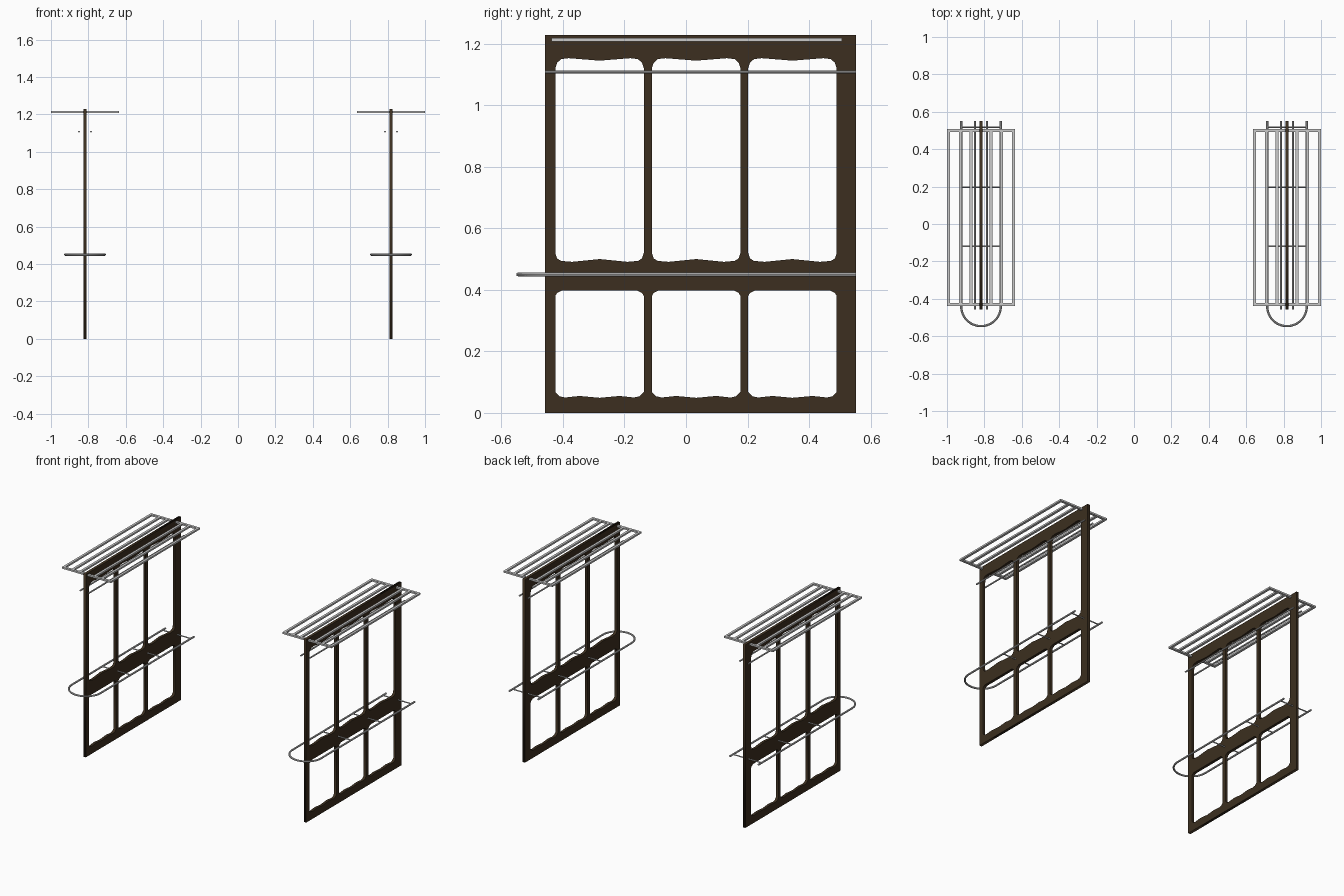
import bpy
from math import pi, sin, cos

if "Cube" in bpy.data.objects:
    bpy.data.objects.remove(bpy.data.objects["Cube"])

brown = bpy.data.materials.new("dark_bronze")
brown.diffuse_color = (0.045, 0.028, 0.014, 1)
brown.use_nodes = True
brown.node_tree.nodes["Principled BSDF"].inputs["Base Color"].default_value = brown.diffuse_color


def curve_object(name, dims, paths, cyclic, **settings):
    """Poly curve turned into a mesh."""
    cu = bpy.data.curves.new(name, 'CURVE')
    cu.dimensions = dims
    for k, v in settings.items():
        setattr(cu, k, v)
    for pts in paths:
        sp = cu.splines.new('POLY')
        sp.points.add(len(pts) - 1)
        for p, co in zip(sp.points, pts):
            p.co = (*co, 0, 1) if len(co) == 2 else (*co, 1)
        sp.use_cyclic_u = cyclic
    ob = bpy.data.objects.new(name, cu)
    bpy.context.collection.objects.link(ob)
    bpy.ops.object.select_all(action='DESELECT')
    ob.select_set(True)
    bpy.context.view_layer.objects.active = ob
    bpy.ops.object.convert(target='MESH')
    return bpy.context.object


def tube(name, paths, r):
    ob = curve_object(name, '3D', paths, False, bevel_depth=r,
                      bevel_resolution=2, use_fill_caps=True)
    bpy.ops.object.shade_smooth_by_angle()
    return ob


def box(name, loc, size):
    bpy.ops.mesh.primitive_cube_add(size=1, location=loc)
    ob = bpy.context.object
    ob.name = name
    ob.scale = size
    bpy.ops.object.transform_apply(location=False, rotation=False, scale=True)
    return ob


def opening(half, cy):
    """Mirror a right-hand half outline about y = cy."""
    left = [(-y, z) for y, z in reversed(half) if y > 0]
    return [(cy + y, z) for y, z in half + left]


UPPER = [(0, 1.145), (0.10, 1.153), (0.125, 1.15), (0.138, 1.138), (0.144, 1.12),
         (0.144, 0.52), (0.138, 0.502), (0.125, 0.494), (0.09, 0.491), (0, 0.50)]
LOWER = [(0, 0.398), (0.122, 0.398), (0.138, 0.39), (0.144, 0.38),
         (0.144, 0.068), (0.13, 0.054), (0.112, 0.05), (0.065, 0.055), (0, 0.049)]
BAYS = (-0.281, 0.033, 0.346)
ROD = 0.005

for side, cx in (("left", -0.818), ("right", 0.818)):
    # Pierced panel
    outline = [(-0.458, 0), (0.552, 0), (0.552, 1.228), (-0.458, 1.228)]
    holes = [opening(h, c) for c in BAYS for h in (UPPER, LOWER)]
    panel = curve_object(side + "_panel", '2D', [outline] + holes, True,
                         fill_mode='BOTH', extrude=0.009)
    panel.rotation_euler = (pi / 2, 0, pi / 2)
    panel.location.x = cx
    panel.data.materials.clear()
    panel.data.materials.append(brown)

    # Overhead rack: lengthwise slats and end bars
    for i, dx in enumerate((-0.174, -0.11, -0.054, 0.054, 0.11, 0.174)):
        box(f"{side}_rack_slat_{i}", (cx + dx, 0.035, 1.213), (0.016, 0.94, 0.011))
    for n, y in (("front", -0.43), ("back", 0.499)):
        box(f"{side}_rack_{n}_bar", (cx, y, 1.213), (0.364, 0.016, 0.011))

    # Hanging rods below the rack
    tube(side + "_hanging_rods",
         [[(cx + d, -0.458, 1.108), (cx + d, 0.552, 1.108)] for d in (-0.032, 0.032)], ROD)

    # Waist rail with rounded front
    R, yc, z = 0.106, -0.44, 0.45
    arc = [(cx + R * cos(a), yc + R * sin(a), z)
           for a in (-pi * i / 24 for i in range(25))]
    tube(side + "_rail", [[(cx + R, 0.552, z)] + arc + [(cx - R, 0.552, z)]], 0.006)
    tube(side + "_rail_crossbars",
         [[(cx - R, y, z), (cx + R, y, z)] for y in (-0.12, 0.197, 0.518)], 0.004)
